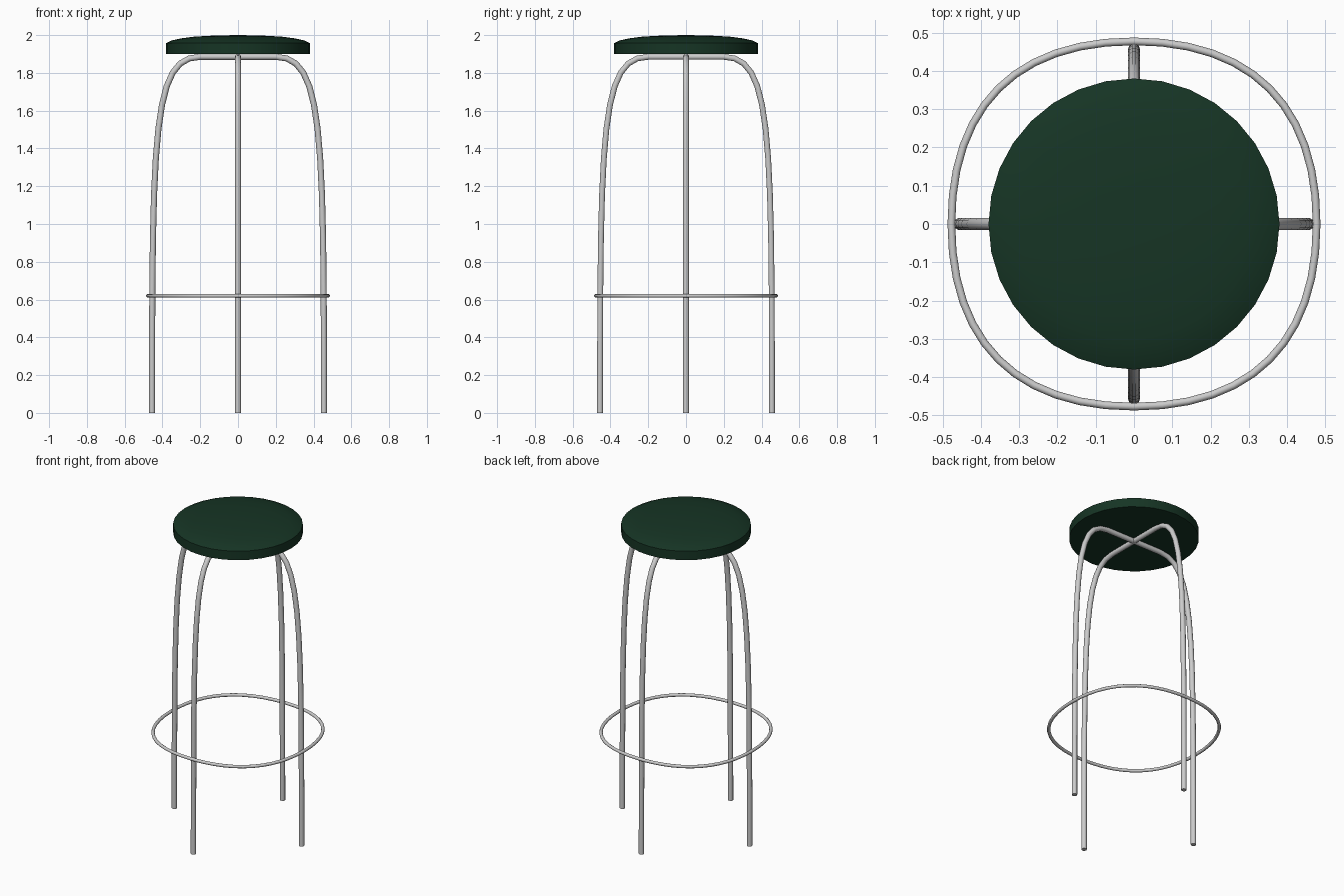
import bpy, bmesh, math
from mathutils import Vector

if "Cube" in bpy.data.objects:
    bpy.data.objects.remove(bpy.data.objects["Cube"])


def tube(name, points, radius, cyclic=False):
    """Bezier tube; points are (left handle, position, right handle)."""
    cu = bpy.data.curves.new(name, 'CURVE')
    cu.dimensions = '3D'
    cu.resolution_u = 12
    cu.bevel_depth = radius
    cu.bevel_resolution = 3
    cu.use_fill_caps = True
    sp = cu.splines.new('BEZIER')
    sp.bezier_points.add(len(points) - 1)
    for bp, (l, p, r) in zip(sp.bezier_points, points):
        bp.handle_left_type = bp.handle_right_type = 'FREE'
        bp.co, bp.handle_left, bp.handle_right = p, l, r
    sp.use_cyclic_u = cyclic
    ob = bpy.data.objects.new(name, cu)
    bpy.context.collection.objects.link(ob)
    bpy.ops.object.select_all(action='DESELECT')
    ob.select_set(True)
    bpy.context.view_layer.objects.active = ob
    bpy.ops.object.convert(target='MESH')
    bpy.ops.object.shade_smooth_by_angle(angle=math.radians(40))
    return bpy.context.object


# Two crossing leg hoops
hoop = [(-.455, -.3), (-.455, 0), (-.455, 1.5),
        (-.45, 1.885), (-.2, 1.885), (-.07, 1.885),
        (.07, 1.885), (.2, 1.885), (.45, 1.885),
        (.455, 1.5), (.455, 0), (.455, -.3)]
for name, d in (("side_leg_hoop", Vector((1, 0, 0))), ("front_back_leg_hoop", Vector((0, 1, 0)))):
    pts = [d * s + Vector((0, 0, z)) for s, z in hoop]
    tube(name, [pts[i:i + 3] for i in range(0, 12, 3)], 0.016)

# Foot ring, slightly squarish, resting on the outside of the legs
R, H, Z = 0.477, 0.645, 0.62
ring = []
for i in range(4):
    a = i * math.pi / 2
    p = Vector((math.cos(a), math.sin(a), 0)) * R
    t = Vector((-math.sin(a), math.cos(a), 0)) * R * H
    up = Vector((0, 0, Z))
    ring.append((p - t + up, p + up, p + t + up))
tube("foot_ring", ring, 0.010, cyclic=True)

# Domed round seat
profile = [(0, 1.90), (.38, 1.90), (.38, 1.958), (.35, 1.972), (.30, 1.983),
           (.23, 1.992), (.12, 1.998), (0, 2.0)]
bm = bmesh.new()
vs = [bm.verts.new((r, 0, z)) for r, z in profile]
es = [bm.edges.new(p) for p in zip(vs, vs[1:])]
bmesh.ops.spin(bm, geom=vs + es, axis=(0, 0, 1), cent=(0, 0, 0),
               angle=2 * math.pi, steps=32)
bmesh.ops.remove_doubles(bm, verts=bm.verts, dist=1e-4)
bmesh.ops.recalc_face_normals(bm, faces=bm.faces)
me = bpy.data.meshes.new("seat")
bm.to_mesh(me)
bm.free()
seat = bpy.data.objects.new("seat", me)
bpy.context.collection.objects.link(seat)
green = bpy.data.materials.new("dark_green")
green.diffuse_color = (0.008, 0.035, 0.018, 1)
green.use_nodes = True
green.node_tree.nodes["Principled BSDF"].inputs["Base Color"].default_value = green.diffuse_color
me.materials.append(green)
bpy.ops.object.select_all(action='DESELECT')
seat.select_set(True)
bpy.context.view_layer.objects.active = seat
bpy.ops.object.shade_smooth_by_angle(angle=math.radians(30))
